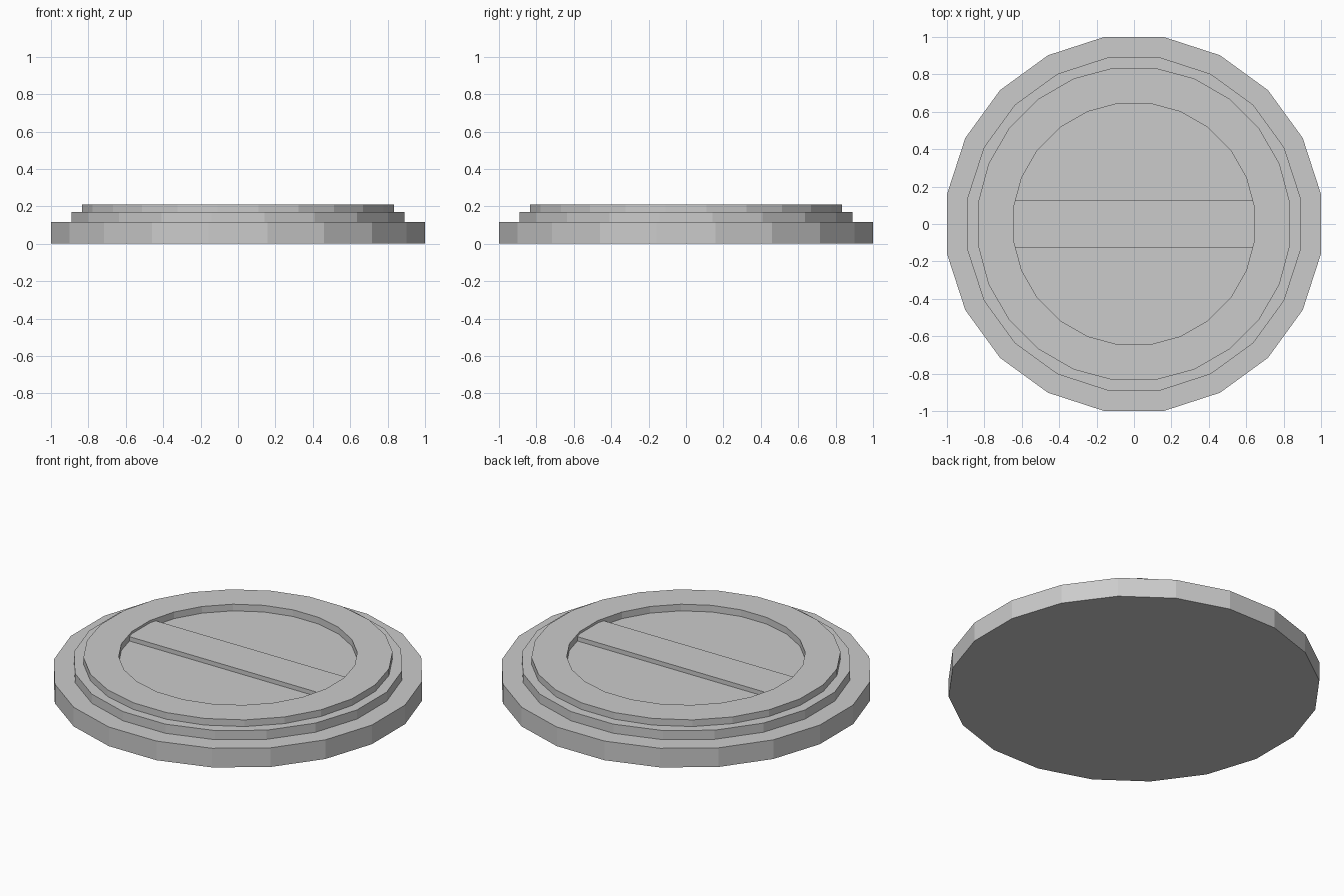
import bpy
import bmesh
from math import cos, sin, tau

cube = bpy.data.objects.get("Cube")
if cube:
    bpy.data.objects.remove(cube, do_unlink=True)

grey = bpy.data.materials.new("light_grey")
grey.use_nodes = True
grey.diffuse_color = (0.6, 0.6, 0.6, 1)
grey.node_tree.nodes["Principled BSDF"].inputs["Base Color"].default_value = grey.diffuse_color


def finish(name, bm):
    bmesh.ops.recalc_face_normals(bm, faces=bm.faces)
    mesh = bpy.data.meshes.new(name)
    bm.to_mesh(mesh)
    bm.free()
    mesh.materials.append(grey)
    obj = bpy.data.objects.new(name, mesh)
    bpy.context.collection.objects.link(obj)
    return obj


def circle(bm, radius, sides, z):
    # flat sides face the main axes
    angles = [tau * (i + 0.5) / sides for i in range(sides)]
    return [bm.verts.new((radius * cos(a), radius * sin(a), z)) for a in angles]


def bridge(bm, a, b):
    for i in range(len(a)):
        j = (i + 1) % len(a)
        bm.faces.new((a[i], a[j], b[j], b[i]))


def disc(name, radius, sides, z0, z1):
    bm = bmesh.new()
    low, high = circle(bm, radius, sides, z0), circle(bm, radius, sides, z1)
    bridge(bm, low, high)
    bm.faces.new(low)
    bm.faces.new(high)
    return finish(name, bm)


def ring(name, outer, inner, sides, z0, z1):
    bm = bmesh.new()
    loops = [circle(bm, r, sides, z) for r, z in
             ((outer, z0), (outer, z1), (inner, z1), (inner, z0))]
    for i in range(4):
        bridge(bm, loops[i], loops[(i + 1) % 4])
    return finish(name, bm)


# Stepped body
disc("base_disc", 1.0125, 20, 0, 0.115)
disc("middle_disc", 0.901, 20, 0.115, 0.17)

# Raised rim around the recess
ring("top_rim", 0.842, 0.65, 24, 0.17, 0.21)

# Grip bar across the recess, its ends set into the rim
bm = bmesh.new()
bmesh.ops.create_cube(bm, size=1)
for v in bm.verts:
    v.co = (v.co.x * 1.32, v.co.y * 0.25, 0.183 + v.co.z * 0.026)
finish("grip_bar", bm)
